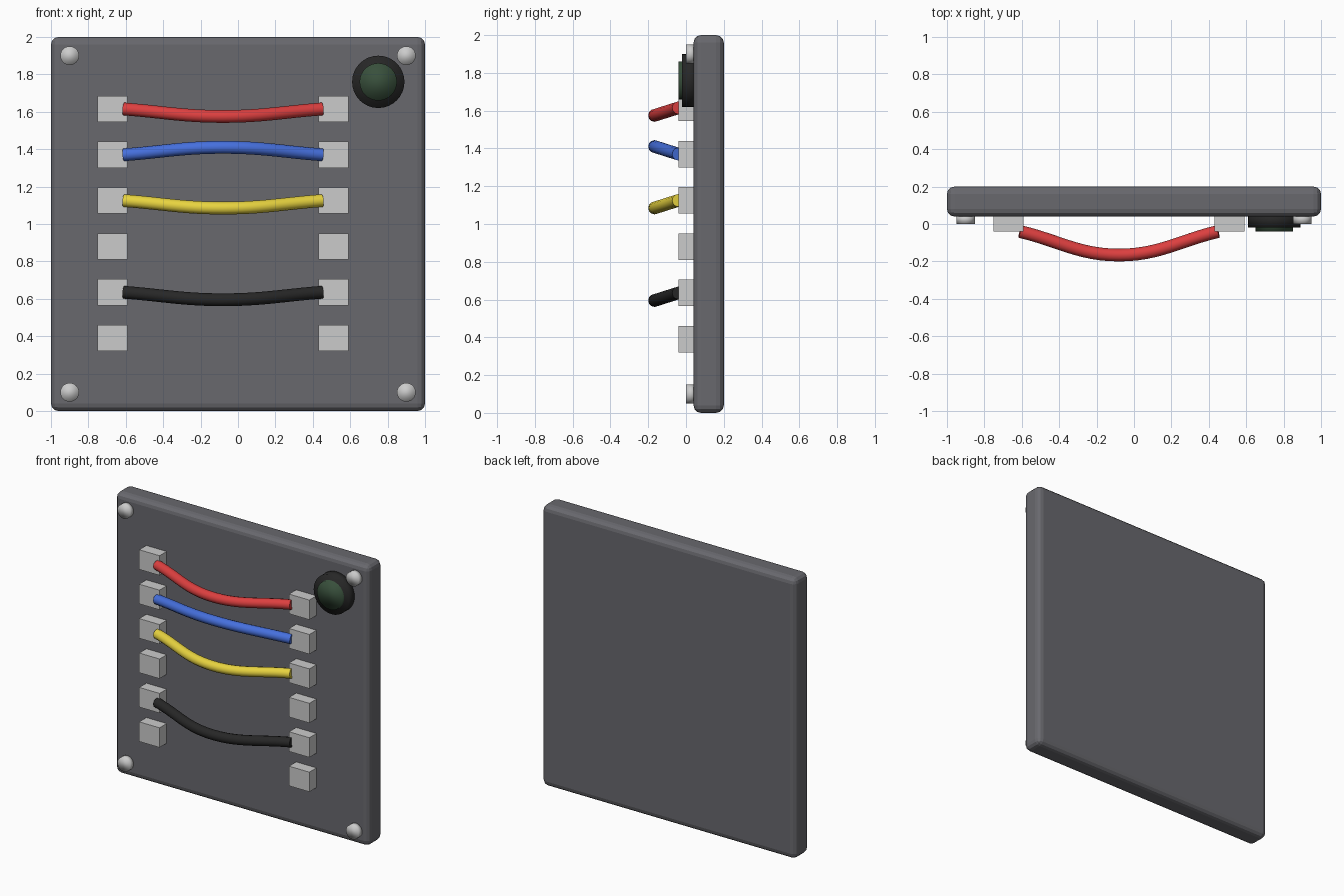
import bpy, math

if "Cube" in bpy.data.objects:
    bpy.data.objects.remove(bpy.data.objects["Cube"])


def material(name, rgb):
    m = bpy.data.materials.new(name)
    m.diffuse_color = (*rgb, 1)
    m.use_nodes = True
    m.node_tree.nodes["Principled BSDF"].inputs["Base Color"].default_value = m.diffuse_color
    return m


red = material("red", (0.72, 0.05, 0.05))
blue = material("blue", (0.06, 0.16, 0.72))
yellow = material("yellow", (0.80, 0.65, 0.05))
black = material("black", (0.02, 0.02, 0.02))
green = material("dark_green", (0.04, 0.08, 0.045))
slate = material("slate", (0.14, 0.14, 0.155))


def box(name, centre, size, mat=None):
    bpy.ops.mesh.primitive_cube_add(size=1, location=centre)
    ob = bpy.context.object
    ob.name = name
    ob.scale = size
    bpy.ops.object.transform_apply(location=False, rotation=False, scale=True)
    if mat:
        ob.data.materials.append(mat)
    return ob


def disc(name, x, z, radius, front, back, mat=None):
    bpy.ops.mesh.primitive_cylinder_add(
        vertices=32, radius=radius, depth=back - front,
        location=(x, (front + back) / 2, z), rotation=(math.pi / 2, 0, 0))
    ob = bpy.context.object
    ob.name = name
    if mat:
        ob.data.materials.append(mat)
    bpy.ops.object.shade_smooth()
    return ob


def wire(name, z, sag, mat):
    cu = bpy.data.curves.new(name, 'CURVE')
    cu.dimensions = '3D'
    cu.bevel_depth = 0.034
    cu.bevel_resolution = 4
    cu.use_fill_caps = True
    sp = cu.splines.new('BEZIER')
    sp.bezier_points.add(2)
    path = [(-0.61, -0.04, z), (-0.08, -0.166, z + sag), (0.45, -0.04, z)]
    for p, co in zip(sp.bezier_points, path):
        p.co = co
        p.handle_left_type = p.handle_right_type = 'AUTO'
    cu.materials.append(mat)
    ob = bpy.data.objects.new(name, cu)
    bpy.context.collection.objects.link(ob)


# back plate with softened edges
plate = box("panel", (0, 0.12, 1), (2, 0.16, 2), slate)
bev = plate.modifiers.new("bevel", 'BEVEL')
bev.width = 0.04
bev.segments = 3

# corner screws
for x in (-0.9, 0.9):
    for z in (0.1, 1.9):
        disc("screw", x, z, 0.05, 0.0, 0.05)

# two columns of terminals
rows = [1.615 - 0.245 * i for i in range(6)]
for z in rows:
    for x in (-0.67, 0.51):
        box("terminal", (x, 0.01, z), (0.16, 0.10, 0.14))

# wires joining terminal pairs
for name, row, sag, mat in (("red_wire", 0, -0.04, red), ("blue_wire", 1, 0.04, blue),
                            ("yellow_wire", 2, -0.04, yellow), ("black_wire", 4, -0.04, black)):
    wire(name, rows[row], sag, mat)

# indicator lamp
disc("lamp_bezel", 0.75, 1.76, 0.14, -0.02, 0.06, black)
disc("lamp_lens", 0.75, 1.76, 0.10, -0.04, 0.04, green)
